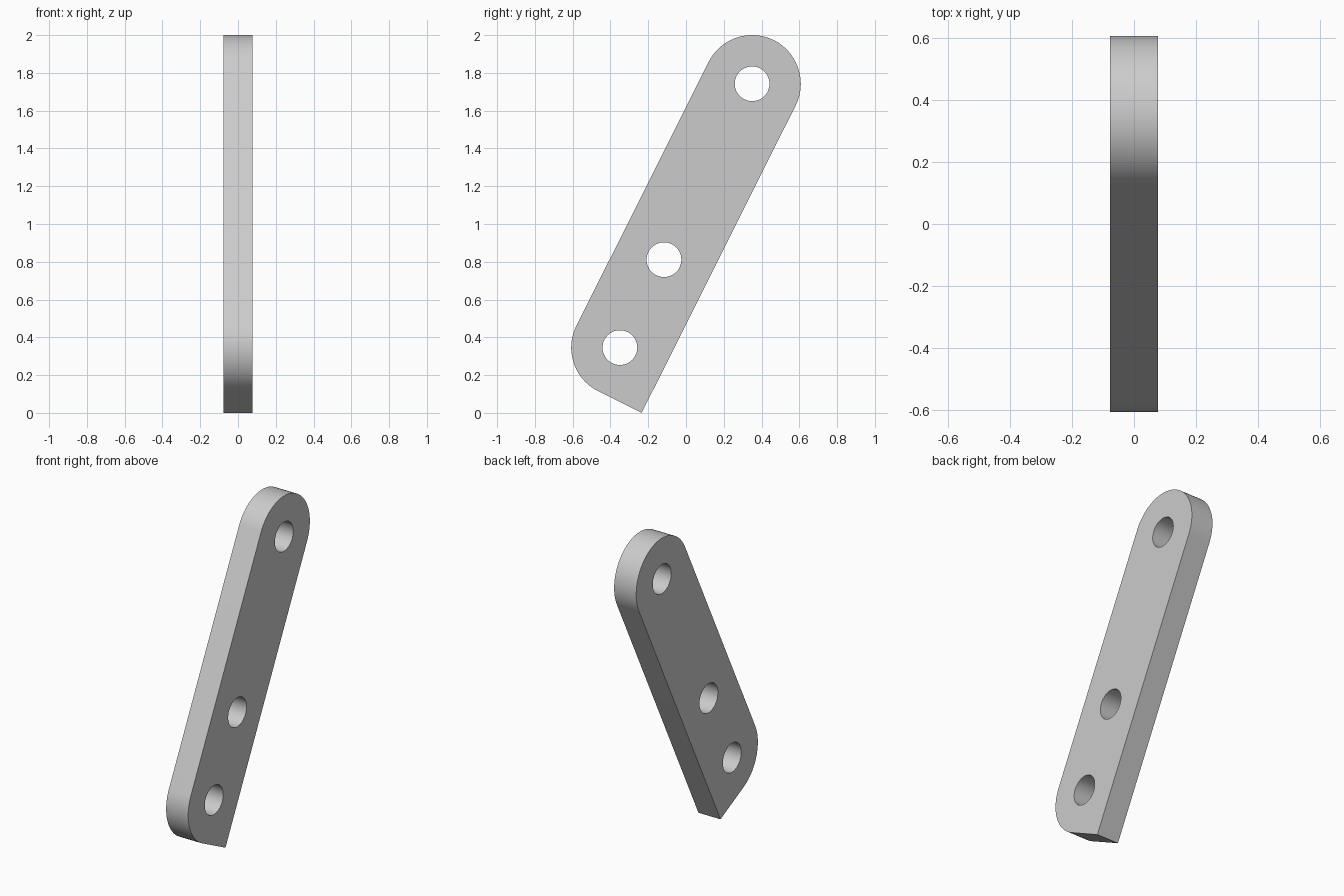
import bpy
import bmesh
import math
from mathutils import Vector

if "Cube" in bpy.data.objects:
    bpy.data.objects.remove(bpy.data.objects["Cube"])

RADIUS = 0.2576
HOLE = 0.092
HALF = 0.077
TILT = math.atan2(2, 1)
low = Vector((0, -0.35, 0.3455))
high = Vector((0, 0.35, 1.7424))
right_angle = math.pi / 2


def arc(centre, radius, start, sweep, steps):
    """Points on an arc in the side plane."""
    angles = [start + sweep * i / steps for i in range(steps + 1)]
    return [centre + radius * Vector((0, math.cos(a), math.sin(a))) for a in angles]


def add_loop(bm, points):
    verts = [bm.verts.new(p) for p in points]
    return [bm.edges.new((v, verts[i - 1])) for i, v in enumerate(verts)]


# Flat metal grey
grey = bpy.data.materials.new("light_grey")
grey.use_nodes = True
colour = (0.6, 0.6, 0.6, 1)
grey.diffuse_color = colour
grey.node_tree.nodes["Principled BSDF"].inputs["Base Color"].default_value = colour

# Outline: rounded top, quarter-round bottom and one square corner
along = Vector((0, math.cos(TILT), math.sin(TILT)))
across = Vector((0, along.z, -along.y))
outline = arc(high, RADIUS, TILT - right_angle, math.pi, 64)
outline += arc(low, RADIUS, TILT + right_angle, right_angle, 32)
outline.append(low + RADIUS * (across - along))

bm = bmesh.new()
edges = add_loop(bm, outline)

# Three bolt holes along the centre line
for t in (0, 1 / 3, 1):
    edges += add_loop(bm, arc(low.lerp(high, t), HOLE, 0, math.tau, 48)[:-1])

# Fill the profile and give it thickness
bmesh.ops.triangle_fill(bm, edges=edges, use_beauty=True, use_dissolve=False)
bmesh.ops.translate(bm, verts=bm.verts, vec=(-HALF, 0, 0))
result = bmesh.ops.extrude_face_region(bm, geom=bm.faces[:], use_keep_orig=True)
moved = [g for g in result["geom"] if isinstance(g, bmesh.types.BMVert)]
bmesh.ops.translate(bm, verts=moved, vec=(2 * HALF, 0, 0))
bmesh.ops.recalc_face_normals(bm, faces=bm.faces)

mesh = bpy.data.meshes.new("link_plate")
bm.to_mesh(mesh)
bm.free()
mesh.materials.append(grey)
plate = bpy.data.objects.new("link_plate", mesh)
bpy.context.scene.collection.objects.link(plate)

# Smooth rounds with crisp edges
bpy.ops.object.select_all(action="DESELECT")
plate.select_set(True)
bpy.context.view_layer.objects.active = plate
bpy.ops.object.shade_smooth_by_angle(angle=math.radians(30))
